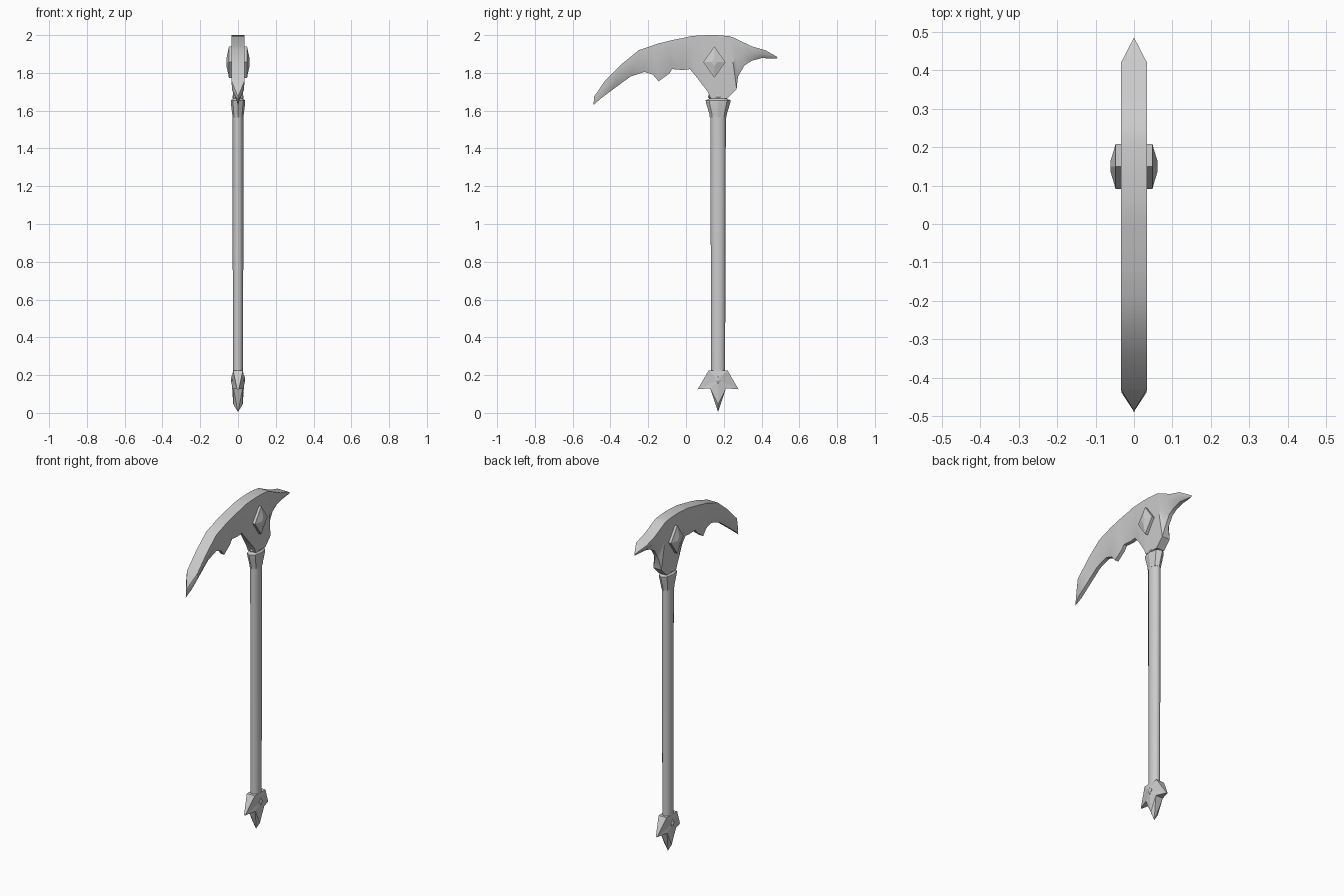
import bpy, bmesh, math

if "Cube" in bpy.data.objects:
    bpy.data.objects.remove(bpy.data.objects["Cube"])

steel = bpy.data.materials.new("pale grey")
steel.diffuse_color = (0.6, 0.6, 0.6, 1)
steel.use_nodes = True
steel.node_tree.nodes["Principled BSDF"].inputs["Base Color"].default_value = steel.diffuse_color
CY = 0.17  # y of the shaft axis


def finish(name, bm, angle):
    bmesh.ops.remove_doubles(bm, verts=bm.verts, dist=0.0002)
    bmesh.ops.recalc_face_normals(bm, faces=bm.faces)
    me = bpy.data.meshes.new(name)
    bm.to_mesh(me)
    bm.free()
    ob = bpy.data.objects.new(name, me)
    bpy.context.collection.objects.link(ob)
    me.materials.append(steel)
    if angle:
        bpy.ops.object.select_all(action='DESELECT')
        ob.select_set(True)
        bpy.context.view_layer.objects.active = ob
        bpy.ops.object.shade_smooth_by_angle(angle=math.radians(angle))
    return ob


def mirrored_plate(name, pts, faces, outline, angle=0):
    """pts (half width, y, z); side faces on +x and -x, walls along the outline."""
    bm = bmesh.new()
    sides = [[bm.verts.new((s * max(w, 0.0005), y, z)) for w, y, z in pts] for s in (1, -1)]
    for side in sides:
        for f in faces:
            bm.faces.new([side[i] for i in f])
    a, b = sides
    for i, j in zip(outline, outline[1:] + outline[:1]):
        bm.faces.new((a[i], a[j], b[j], b[i]))
    return finish(name, bm, angle)


def loft(name, rings, n, angle):
    """rings: (z, x radius, y radius) around the shaft axis."""
    bm = bmesh.new()
    loops = []
    for z, rx, ry in rings:
        loops.append([bm.verts.new((rx * math.cos(2 * math.pi * k / n),
                                    CY + ry * math.sin(2 * math.pi * k / n), z)) for k in range(n)])
    for p, q in zip(loops, loops[1:]):
        for k in range(n):
            bm.faces.new((p[k], p[(k + 1) % n], q[(k + 1) % n], q[k]))
    bm.faces.new(loops[0])
    bm.faces.new(loops[-1])
    return finish(name, bm, angle)


# curved blade head: stations of upper and lower edge (y, z)
upper = [(-.486, 1.675), (-.43, 1.757), (-.34, 1.847), (-.25, 1.92), (-.19, 1.94), (-.15, 1.955),
         (-.12, 1.962), (-.08, 1.972), (-.06, 1.976), (-.015, 1.985), (.03, 1.995), (.07, 1.998),
         (.12, 2.0), (.16, 2.0), (.2, 1.997), (.23, 1.994), (.25, 1.988), (.29, 1.968),
         (.35, 1.94), (.42, 1.92), (.485, 1.883)]
lower = [(-.49, 1.63), (-.45, 1.665), (-.39, 1.71), (-.295, 1.78), (-.22, 1.805), (-.175, 1.79),
         (-.145, 1.755), (-.09, 1.795), (-.072, 1.82), (-.015, 1.815), (.02, 1.82), (.05, 1.785),
         (.115, 1.70), (.13, 1.665), (.22, 1.665), (.268, 1.715), (.275, 1.78), (.31, 1.84),
         (.35, 1.865), (.40, 1.878), (.48, 1.876)]
pts, faces, n = [], [], len(upper)
for i, (u, l) in enumerate(zip(upper, lower)):
    tip = i in (0, n - 1)
    base = 12 <= i <= 15
    mid = ((u[0] + l[0]) / 2, (u[1] + l[1]) / 2)
    pts += [(0 if tip else .034, *u), (0 if tip else .032, *mid),
            (0 if tip else .026 if base else .011, *l)]
    if i:
        a, b = 3 * (i - 1), 3 * i
        faces += [(a, b, b + 1, a + 1), (a + 1, b + 1, b + 2, a + 2)]
outline = [3 * i for i in range(n)] + [3 * n - 2] + [3 * i + 2 for i in reversed(range(n))] + [1]
mirrored_plate("blade_head", pts, faces, outline, 35)


def diamond(name, y, z, ry, rz, rings):
    """Diamond stud through the part; rings: (x, scale) from the middle outward."""
    p, f = [], []
    for x, s in rings:
        p += [(x, y + ry * s, z), (x, y, z + rz * s), (x, y - ry * s, z), (x, y, z - rz * s)]
    for r in range(len(rings) - 1):
        for k in range(4):
            a, b = 4 * r + k, 4 * r + (k + 1) % 4
            f.append((a, b, b + 4, a + 4))
    t = 4 * (len(rings) - 1)
    f.append((t, t + 1, t + 2, t + 3))
    mirrored_plate(name, p, f, [0, 1, 2, 3])


# diamond gem on both sides of the head, small stud on the pommel
diamond("head_gem", .15, 1.857, .059, .083, [(.02, 1), (.048, 1), (.051, .8), (.061, .25)])
diamond("pommel_stud", CY, .175, .018, .024, [(.02, 1), (.033, 1), (.037, .4)])

# shaft and flared collar
loft("shaft", [(.2, .027, .037), (.9, .028, .039), (1.6, .028, .041)], 12, 50)
loft("collar", [(1.565, .029, .044), (1.585, .031, .047), (1.64, .038, .064), (1.655, .037, .066),
                (1.664, .027, .045), (1.672, .03, .055), (1.685, .027, .05)], 8, 25)

# three-pronged star pommel
star = [(.026, CY - .05, .225), (.004, CY - .108, .125), (.024, CY - .042, .13), (0, CY, .005),
        (.024, CY + .042, .13), (.004, CY + .108, .125), (.026, CY + .05, .225),
        (.034, CY, .175), (.025, CY, .045)]
mirrored_plate("pommel", star,
               [(7, 0, 1), (7, 1, 2), (7, 2, 8), (8, 2, 3), (8, 3, 4), (7, 8, 4),
                (7, 4, 5), (7, 5, 6), (7, 6, 0)], [0, 1, 2, 3, 4, 5, 6])
